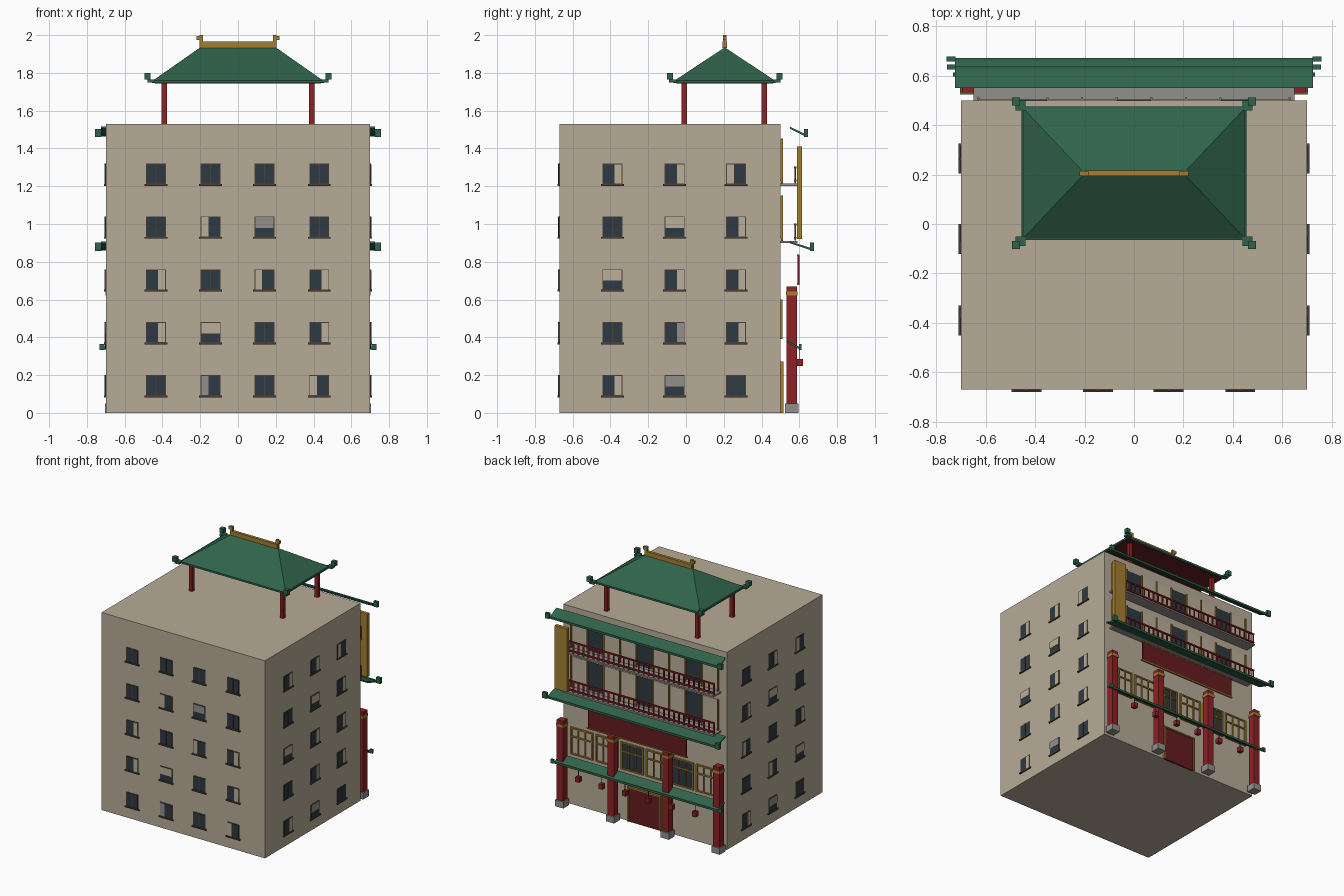
import bpy
import bmesh
from mathutils import Vector

if "Cube" in bpy.data.objects:
    bpy.data.objects.remove(bpy.data.objects["Cube"])


def material(name, rgb):
    m = bpy.data.materials.new(name)
    m.use_nodes = True
    color = (*rgb, 1)
    m.diffuse_color = color
    node = m.node_tree.nodes["Principled BSDF"]
    node.inputs["Base Color"].default_value = color
    node.inputs["Roughness"].default_value = 0.8
    return m


WALL = material("wall_tan", (0.47, 0.41, 0.31))
GREEN = material("roof_green", (0.03, 0.125, 0.07))
RED = material("post_red", (0.27, 0.015, 0.018))
MAROON = material("dark_red", (0.13, 0.012, 0.014))
GOLD = material("gold", (0.38, 0.21, 0.03))
STONE = material("grey_stone", (0.29, 0.28, 0.26))
GLASS = material("dark_glass", (0.026, 0.042, 0.056))
FRAME = material("frame_brown", (0.07, 0.05, 0.035))
CREAM = material("curtain_cream", (0.5, 0.43, 0.32))


def finish(name, bm, *mats):
    bmesh.ops.recalc_face_normals(bm, faces=bm.faces)
    mesh = bpy.data.meshes.new(name)
    bm.to_mesh(mesh)
    bm.free()
    for m in mats:
        mesh.materials.append(m)
    obj = bpy.data.objects.new(name, mesh)
    bpy.context.collection.objects.link(obj)
    return obj


def boxes(name, mat, items):
    """One mesh of boxes, each given by two opposite corners."""
    bm = bmesh.new()
    for a, b in items:
        a, b = Vector(a), Vector(b)
        for v in bmesh.ops.create_cube(bm, size=1)["verts"]:
            v.co = (a + b) / 2 + v.co * (b - a)
    return finish(name, bm, mat)


def mid(x, y, z, sx, sy, sz):
    """Corners of a box from its centre and size."""
    c, h = Vector((x, y, z)), Vector((sx, sy, sz)) / 2
    return c - h, c + h


def prism(name, mat, half, profile):
    """Extrude a (y, z) profile along x."""
    bm = bmesh.new()
    ends = [[bm.verts.new((x, y, z)) for y, z in profile] for x in (-half, half)]
    for e in ends:
        bm.faces.new(e)
    n = len(profile)
    for i in range(n):
        j = (i + 1) % n
        bm.faces.new((ends[0][i], ends[0][j], ends[1][j], ends[1][i]))
    return finish(name, bm, mat)


# Main block
BACK = 0.5
boxes("building_body", WALL, [((-0.7, -0.67, 0), (0.7, BACK, 1.53))])

# Windows of the three plain walls: letters give the curtain side, small = grey
ROWS = [1.21, 0.93, 0.65, 0.37, 0.09]
W, H = 0.105, 0.11
CURTAIN = {"L": (0, 0.38, 0, 1), "R": (0.62, 1, 0, 1), "T": (0, 1, 0.45, 1)}


def wall_windows(name, columns, pattern, place):
    parts = {k: [] for k in ("frames", "glass", "cream_curtains", "grey_curtains", "sills")}

    def add(kind, u0, u1, z0, z1, depth):
        parts[kind].append((place(u0, 0, z0), place(u1, depth, z1)))

    for z, row in zip(ROWS, pattern):
        for c, code in zip(columns, row):
            u = c - W / 2
            add("frames", u, u + W, z, z + H, 0.003)
            add("glass", u + 0.004, u + W - 0.004, z + 0.004, z + H - 0.004, 0.005)
            add("sills", u - 0.008, u + W + 0.008, z - 0.008, z + 0.002, 0.01)
            if code == ".":
                add("frames", c - 0.003, c + 0.003, z, z + H, 0.007)
            else:
                a, b, d, e = CURTAIN[code.upper()]
                kind = "cream_curtains" if code.isupper() else "grey_curtains"
                add(kind, u + 0.004 + a * (W - 0.008), u + 0.004 + b * (W - 0.008),
                    z + 0.004 + d * (H - 0.008), z + 0.004 + e * (H - 0.008), 0.007)
    for (kind, items), mat in zip(parts.items(), (FRAME, GLASS, CREAM, STONE, FRAME)):
        if items:
            boxes(f"{name}_window_{kind}", mat, items)


SIDE = [-0.39, -0.06, 0.265]
wall_windows("front", [-0.435, -0.145, 0.14, 0.43],
             ["....", ".Lt.", "R.LR", "RT.R", ".l.L"], lambda u, d, z: (u, -0.67 - d, z))
wall_windows("left", SIDE, ["RRL", ".TR", "TRR", ".rR", "Rt."],
             lambda u, d, z: (0.7 + d, u, z))
wall_windows("right", SIDE, ["RL.", ".TL", "L.R", "TR.", ".tL"],
             lambda u, d, z: (-0.7 - d, u, z))

# Rooftop pavilion: posts, hipped roof, eaves, ridge and corner ornaments
CY = 0.205
boxes("pavilion_posts", RED, [mid(x, y, 1.64, 0.028, 0.028, 0.22)
                              for x in (-0.39, 0.39) for y in (-0.01, 0.415)])
bm = bmesh.new()
base = [bm.verts.new((x * 0.45, CY + y * 0.265, 1.76))
        for x, y in ((-1, -1), (1, -1), (1, 1), (-1, 1))]
r0, r1 = (bm.verts.new((x, CY, 1.935)) for x in (-0.2, 0.2))
for f in ((base[0], base[1], r1, r0), (base[2], base[3], r0, r1),
          (base[1], base[2], r1), (base[3], base[0], r0), base):
    bm.faces.new(f)
finish("pavilion_roof", bm, GREEN)
boxes("pavilion_eaves", GREEN, [mid(0, CY, 1.754, 0.91, 0.54, 0.014)])
boxes("pavilion_ceiling", MAROON, [mid(0, CY, 1.746, 0.88, 0.51, 0.004)])
corners = []
for sx in (-1, 1):
    for sy in (-1, 1):
        corners.append(mid(sx * 0.46, CY + sy * 0.275, 1.757, 0.04, 0.04, 0.018))
        corners.append(mid(sx * 0.478, CY + sy * 0.29, 1.782, 0.032, 0.032, 0.036))
boxes("pavilion_corner_ornaments", GREEN, corners)
boxes("pavilion_ridge", GOLD, [mid(0, CY, 1.949, 0.4, 0.022, 0.034)]
      + [mid(s * 0.195, CY, 1.967, 0.02, 0.02, 0.066) for s in (-1, 1)]
      + [mid(s * 0.21, CY, 1.985, 0.02, 0.02, 0.02) for s in (-1, 1)])


# Sloping awnings across the back with upturned ends
def awning(name, half, y0, z0, y1, z1, tip):
    prism(name, GREEN, half, [(y0, z0), (y1, z1), (y1, z1 - 0.012), (y0, z0 - 0.01)])
    boxes(name + "_edge", GREEN, [mid(0, y1, z1 - 0.004, 2 * half + 0.01, 0.012, 0.016)])
    boxes(name + "_tips", GREEN, [mid(s * (half + 0.015), y1 + 0.003, z1 + tip / 2 - 0.01,
                                      tip, tip * 0.6, tip * 1.25) for s in (-1, 1)])


awning("top_awning", 0.725, 0.55, 1.515, 0.632, 1.476, 0.034)
awning("middle_awning", 0.725, 0.55, 0.908, 0.665, 0.872, 0.036)
awning("lower_awning", 0.705, 0.535, 0.385, 0.602, 0.347, 0.024)

# Street columns on stone blocks
COLS = [-0.67, -0.235, 0.235, 0.67]
boxes("column_bases", STONE, [mid(x, 0.56, 0.025, 0.07, 0.07, 0.05) for x in COLS])
boxes("columns", RED, [mid(x, 0.56, 0.36, 0.054, 0.054, 0.62) for x in COLS])
boxes("column_bands", GOLD, [mid(x, 0.56, 0.632, 0.062, 0.062, 0.022) for x in COLS])

# Lanterns below the lower awning
LAMPS = [-0.5 + 0.2 * i for i in range(6)]
boxes("lanterns", RED, [mid(x, 0.602, 0.267, 0.034, 0.034, 0.038) for x in LAMPS])
boxes("lantern_cords", FRAME, [mid(x, 0.602, 0.315, 0.004, 0.004, 0.06) for x in LAMPS])

# Entrance door
boxes("door", MAROON, [mid(0, BACK, 0.13, 0.27, 0.016, 0.26)])
boxes("door_frame", GOLD, [mid(s * 0.139, BACK + 0.005, 0.136, 0.01, 0.02, 0.272) for s in (-1, 1)]
      + [mid(0, BACK + 0.005, 0.267, 0.288, 0.02, 0.01)])

# Gold-framed windows above the door
bars, panes, curtains = [], [], []
for i in range(6):
    x = -0.5375 + 0.215 * i
    (panes if i in (1, 3) else curtains).append(mid(x, BACK, 0.495, 0.18, 0.006, 0.2))
    bars += [mid(x + d, BACK + 0.005, 0.495, w, 0.014, 0.21)
             for d, w in ((-0.09, 0.012), (-0.03, 0.007), (0.03, 0.007), (0.09, 0.012))]
    bars += [mid(x, BACK + 0.005, z, 0.18, 0.014, 0.01) for z in (0.395, 0.53, 0.595)]
boxes("hall_window_frames", GOLD, bars)
boxes("hall_window_glass", GLASS, panes)
boxes("hall_window_curtains", CREAM, curtains)

# Long blank sign board and tall gold sign
boxes("sign_board", MAROON, [mid(0, 0.595, 0.757, 0.84, 0.01, 0.15)])
boxes("sign_board_trim", GOLD, [mid(0, 0.595, z, 0.86, 0.014, 0.008) for z in (0.68, 0.834)])
boxes("tall_sign", GOLD, [((0.59, 0.588, 0.92), (0.695, 0.614, 1.41))])

# Balconies: slabs, railings, window walls and gold mullions
slabs, rails, mullions, glazing, blinds = [], [], [], [], []
for z in (0.905, 1.208):
    slabs.append(((-0.65, BACK, z - 0.006), (0.65, 0.59, z + 0.006)))
    rails += [mid(0, 0.578, z + h, 1.3, 0.012, 0.01) for h in (0.022, 0.092)]
    rails += [mid(-0.645 + 0.043 * i, 0.578, z + 0.052, 0.01, 0.008, 0.09) for i in range(31)]
    for i in range(10):
        x = -0.63 + 0.14 * i
        mullions.append(mid(x, BACK + 0.008, z + 0.125, 0.009, 0.009, 0.24))
        if i < 9:
            group = glazing if i % 3 == 1 else blinds
            group.append(((x, BACK, z + 0.02), (x + 0.14, BACK + 0.003, z + 0.24)))
boxes("balcony_slabs", STONE, slabs)
boxes("balcony_railings", RED, rails)
boxes("balcony_mullions", GOLD, mullions)
boxes("balcony_glass", GLASS, glazing)
boxes("balcony_blinds", CREAM, blinds)
